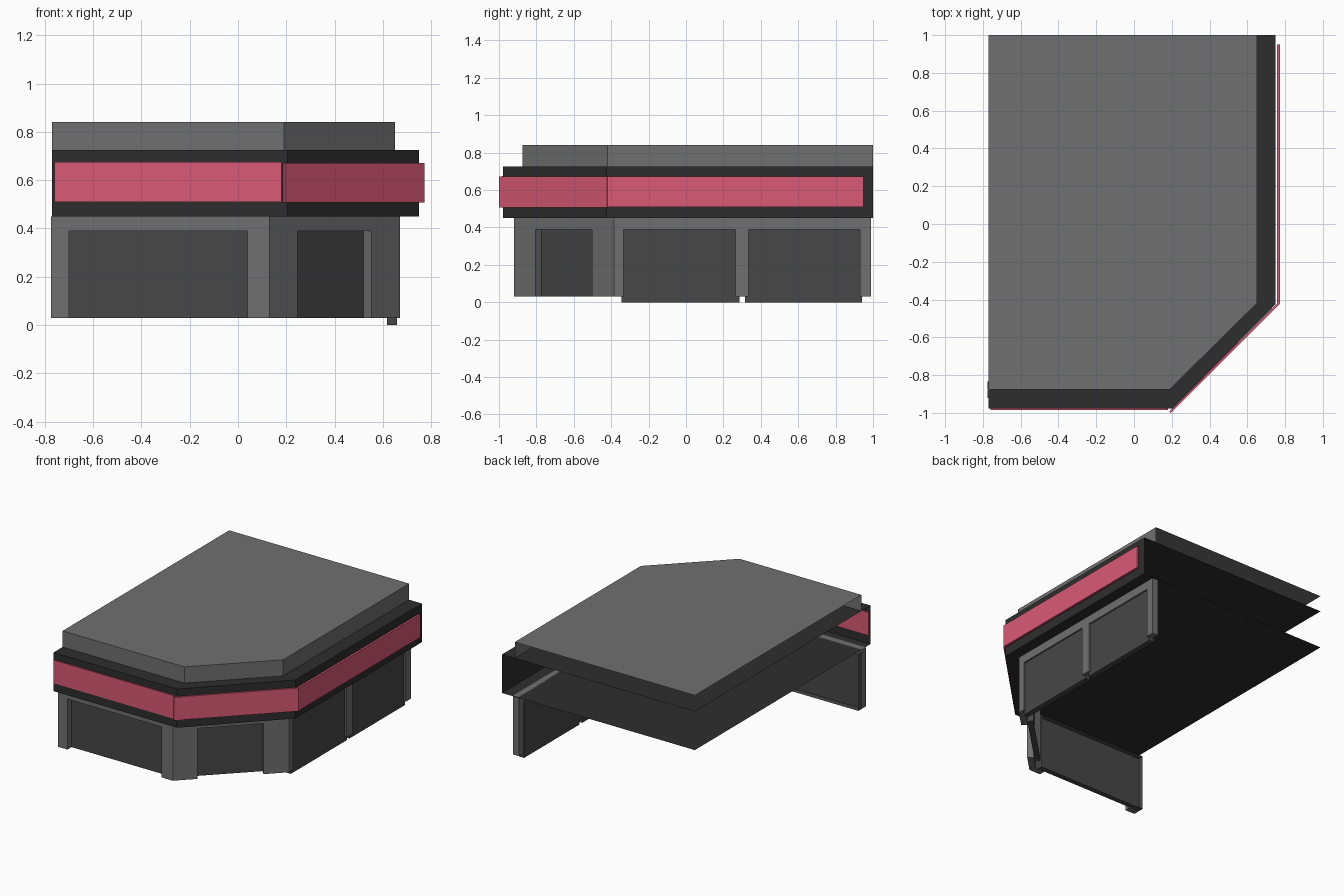
import bpy
from mathutils import Vector

if "Cube" in bpy.data.objects:
    bpy.data.objects.remove(bpy.data.objects["Cube"])


def material(name, rgb):
    m = bpy.data.materials.new(name)
    m.diffuse_color = (*rgb, 1)
    m.use_nodes = True
    m.node_tree.nodes["Principled BSDF"].inputs["Base Color"].default_value = m.diffuse_color
    return m


STONE = material("stone_grey", (0.16, 0.16, 0.16))
GLASS = material("dark_glass", (0.063, 0.063, 0.063))
DARK = material("dark_trim", (0.027, 0.027, 0.027))
PINK = material("pink_sign", (0.70, 0.10, 0.18))


def make(name, verts, faces, mat):
    me = bpy.data.meshes.new(name)
    me.from_pydata(verts, [], faces)
    me.materials.append(mat)
    ob = bpy.data.objects.new(name, me)
    bpy.context.collection.objects.link(ob)
    return ob


def extrude_elevation(name, p, q, profile, depth, mat, open_back=False, inset=0.0):
    """Stand a (distance, z) profile on the line p-q and extrude it inward."""
    p, q = Vector(p), Vector(q)
    d = (q - p).normalized()
    n = Vector((-d.y, d.x))
    verts = []
    for off in (inset, inset + depth):
        for s, z in profile:
            c = p + d * s + n * off
            verts.append((c.x, c.y, z))
    k = len(profile)
    faces = [tuple(range(k))]
    if not open_back:
        faces.append(tuple(reversed(range(k, 2 * k))))
    faces += [(i, i + k, (i + 1) % k + k, (i + 1) % k) for i in range(k)]
    return make(name, verts, faces, mat)


def panel(name, p, q, z0, z1, depth, mat, s0=0.0, s1=None, **kw):
    s1 = (Vector(q) - Vector(p)).length if s1 is None else s1
    return extrude_elevation(name, p, q, [(s0, z0), (s1, z0), (s1, z1), (s0, z1)],
                             depth, mat, **kw)


def wall(name, p, q, openings):
    """Wall with openings that reach down to its lower edge."""
    length = (Vector(q) - Vector(p)).length
    prof = [(0, 0.03)]
    for a, b in openings:
        prof += [(a, 0.03), (a, 0.39), (b, 0.39), (b, 0.03)]
    prof += [(length, 0.03), (length, 0.45), (0, 0.45)]
    return extrude_elevation(name, p, q, prof, 0.045, STONE)


def tier(name, outline, z0, z1, mat, floor):
    """Roof slab whose left and back sides stay open."""
    k = len(outline)
    verts = [(x, y, z) for z in (z0, z1) for x, y in outline]
    faces = [tuple(range(k, 2 * k))]
    if floor:
        faces.append(tuple(reversed(range(k))))
    faces += [(i, i + 1, i + 1 + k, i + k) for i in range(3)]
    return make(name, verts, faces, mat)


# Roof and fascia, chamfered at the front right corner
tier("upper_roof", [(-0.77, -0.875), (0.19, -0.875), (0.65, -0.42), (0.65, 1), (-0.77, 1)],
     0.725, 0.84, STONE, False)
tier("fascia", [(-0.77, -0.978), (0.205, -0.978), (0.75, -0.425), (0.75, 1), (-0.77, 1)],
     0.45, 0.725, DARK, True)

# Pink sign boards
panel("front_sign", (-0.76, -0.985), (0.18, -0.985), 0.51, 0.675, 0.015, PINK)
panel("corner_sign", (0.195, -1.0), (0.772, -0.423), 0.507, 0.672, 0.012, PINK)
panel("side_sign", (0.773, -0.42), (0.773, 0.95), 0.51, 0.672, 0.015, PINK)

# Ground floor walls
A, B, C, D = (-0.775, -0.92), (0.13, -0.92), (0.67, -0.385), (0.67, 0.99)
wall("front_wall", A, B, [(0.075, 0.815)])
wall("corner_wall", B, C, [(0.163, 0.594)])
wall("side_wall", C, D, [(0.05, 0.65), (0.72, 1.315)])

# Front window and corner door, recessed trays open at the back
panel("front_window", A, B, 0.03, 0.43, 0.04, GLASS, 0, 0.87, open_back=True, inset=0.046)
panel("corner_door", B, C, 0.03, 0.43, 0.04, GLASS, 0.12, 0.64, open_back=True, inset=0.046)

# Side windows reaching the ground
for i, (s0, s1) in enumerate([(0.04, 0.67), (0.70, 1.325)]):
    panel(f"side_window_{i + 1}", C, D, 0.0, 0.40, 0.04, GLASS, s0, s1, inset=0.012)
